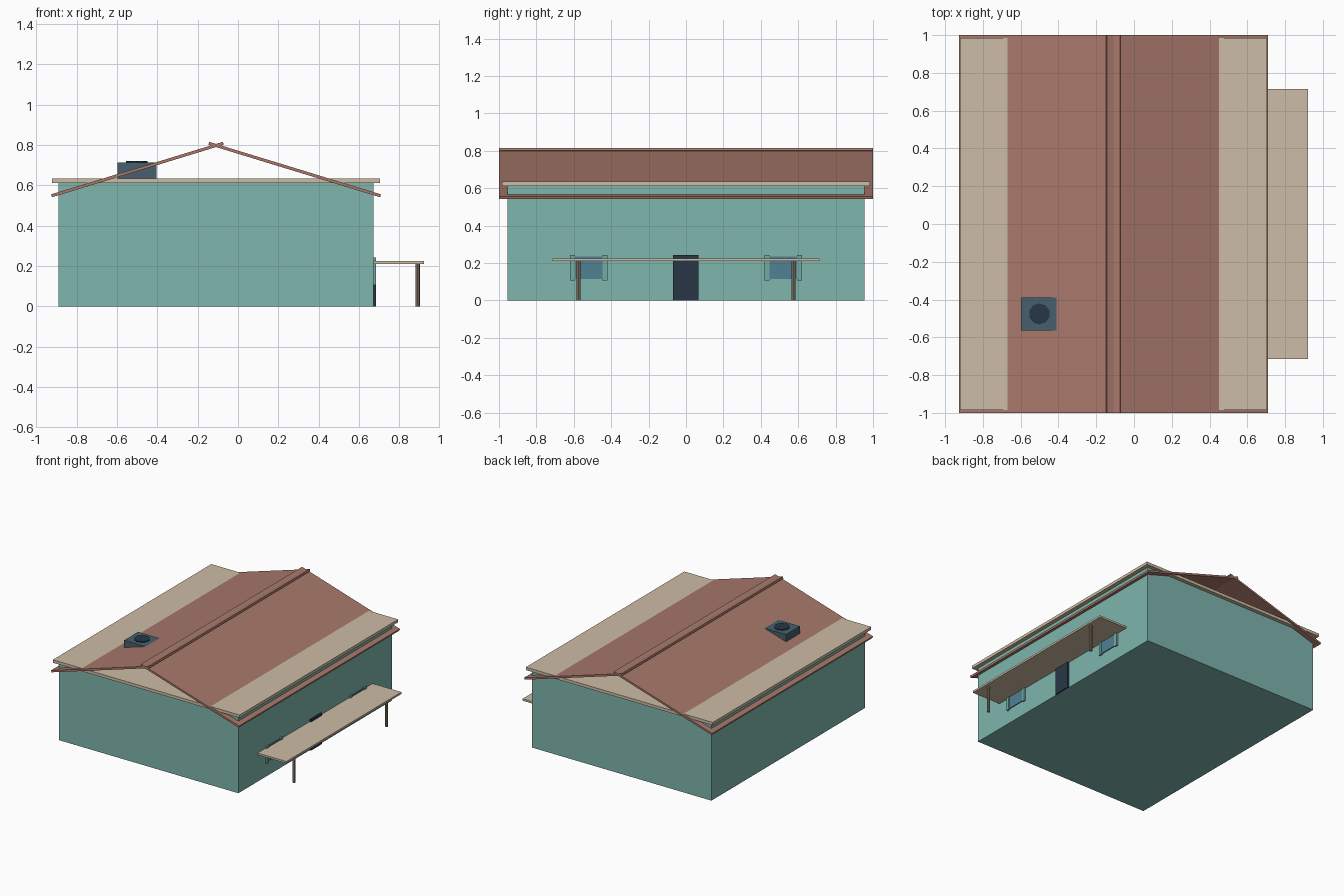
import bpy, math

if "Cube" in bpy.data.objects:
    bpy.data.objects.remove(bpy.data.objects["Cube"])

def material(name, rgb):
    m = bpy.data.materials.new(name)
    m.diffuse_color = [(c / 255) ** 2.2 for c in rgb] + [1]
    m.use_nodes = True
    m.node_tree.nodes["Principled BSDF"].inputs["Base Color"].default_value = m.diffuse_color
    return m

TEAL = material("teal wall", (126, 180, 172))
TRIM = material("teal trim", (116, 170, 160))
TAN = material("tan trim", (204, 187, 164))
ROOF = material("red roof", (166, 119, 106))
WOOD = material("brown post", (150, 130, 112))
GLASS = material("glass", (82, 128, 145))
DARK = material("dark", (44, 58, 72))
METAL = material("blue metal", (72, 96, 108))

def finish(name, mat):
    o = bpy.context.object
    o.name = name
    o.data.materials.append(mat)
    return o

def box(name, x, y, z, mat):
    """Box from (min, max) ranges."""
    bpy.ops.mesh.primitive_cube_add(size=1, location=[sum(r) / 2 for r in (x, y, z)])
    o = finish(name, mat)
    o.scale = [r[1] - r[0] for r in (x, y, z)]
    return o

def cylinder(name, r, x, y, z, sides, mat):
    bpy.ops.mesh.primitive_cylinder_add(vertices=sides, radius=r, depth=z[1] - z[0],
                                        location=(x, y, sum(z) / 2))
    return finish(name, mat)

# Walls and flat ceiling slab
box("walls", (-0.89, 0.672), (-0.955, 0.955), (0, 0.612), TEAL)
box("ceiling_slab", (-0.922, 0.704), (-0.985, 0.985), (0.612, 0.635), TAN)

# Two thin roof panels that cross at the ridge
RIDGE, ANGLE, THICK = -0.109, math.radians(17), 0.015
for side, label in ((-1, "left"), (1, "right")):
    cx, cz = RIDGE + side * 0.39, 0.679
    length = 0.852 / math.cos(ANGLE)
    panel = box(f"roof_panel_{label}", (cx - length / 2, cx + length / 2), (-1, 1),
                (cz - THICK / 2, cz + THICK / 2), ROOF)
    panel.rotation_euler.y = side * ANGLE

# Roof vent unit
box("vent_box", (-0.597, -0.405), (-0.563, -0.39), (0.63, 0.714), METAL)
cylinder("vent_fan", 0.056, -0.501, -0.476, (0.71, 0.721), 10, DARK)

# Porch canopy with two posts
box("porch_canopy", (0.672, 0.922), (-0.715, 0.715), (0.21, 0.225), TAN)
for s, label in ((-1, "front"), (1, "back")):
    cylinder(f"porch_post_{label}", 0.011, 0.891, s * 0.575, (0, 0.212), 8, WOOD)

# Door, windows and shutters on the right wall
box("door", (0.665, 0.684), (-0.07, 0.068), (0, 0.243), DARK)
for s, label in ((-1, "front"), (1, "back")):
    y = s * 0.52
    box(f"window_{label}", (0.665, 0.679), (y - 0.076, y + 0.076), (0.115, 0.235), GLASS)
    for t, end in ((-1, "a"), (1, "b")):
        c = y + t * 0.087
        box(f"shutter_{label}_{end}", (0.665, 0.685), (c - 0.013, c + 0.013),
            (0.107, 0.243), TRIM)
